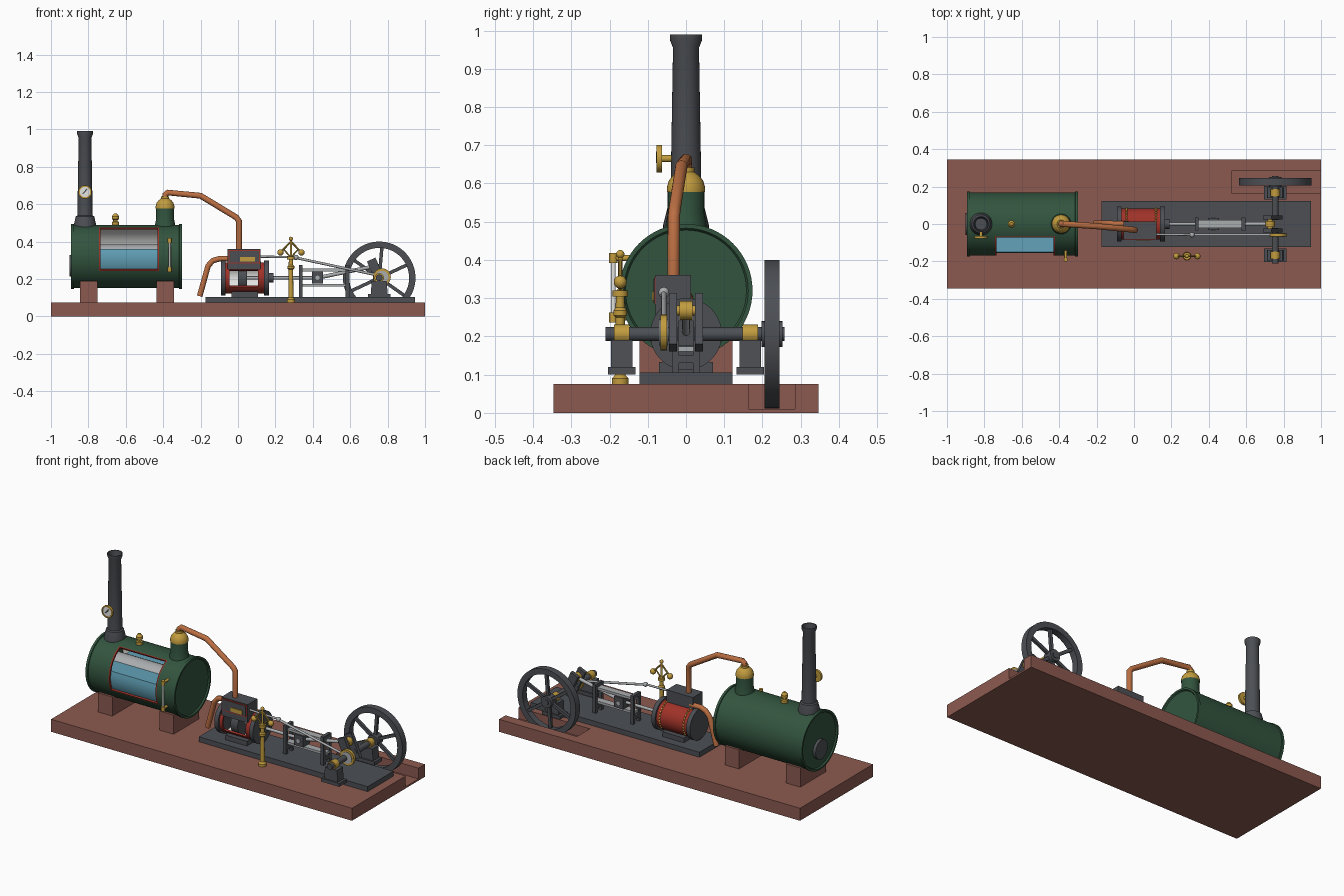
import bpy, bmesh, math
from mathutils import Vector, Matrix

if "Cube" in bpy.data.objects:
    bpy.data.objects.remove(bpy.data.objects["Cube"])


def material(name, rgb):
    m = bpy.data.materials.new(name)
    m.diffuse_color = [(c / 255 / 12.92) if c < 11 else ((c / 255 + 0.055) / 1.055) ** 2.4 for c in rgb] + [1]
    m.use_nodes = True
    m.node_tree.nodes["Principled BSDF"].inputs["Base Color"].default_value = m.diffuse_color
    return m


WOOD = material("brown_wood", (140, 90, 80))
IRON = material("dark_iron", (76, 79, 84))
GREEN = material("green_paint", (50, 84, 62))
BRASS = material("brass", (194, 156, 62))
COPPER = material("copper", (186, 110, 66))
RED = material("red_paint", (160, 50, 40))
STEEL = material("steel", (170, 173, 175))
WHITE = material("white_lining", (228, 228, 226))
WATER = material("water_blue", (98, 162, 184))


def finish(bm, name, *mats):
    bmesh.ops.remove_doubles(bm, verts=bm.verts, dist=1e-5)
    bmesh.ops.recalc_face_normals(bm, faces=bm.faces)
    me = bpy.data.meshes.new(name)
    bm.to_mesh(me)
    bm.free()
    ob = bpy.data.objects.new(name, me)
    for m in mats:
        me.materials.append(m)
    bpy.context.collection.objects.link(ob)
    return ob


def prism(name, mat, pts, offset):
    """Extrude a flat polygon by an offset."""
    bm = bmesh.new()
    f = bm.faces.new([bm.verts.new(p) for p in pts])
    ext = bmesh.ops.extrude_face_region(bm, geom=[f], use_keep_orig=True)["geom"]
    bmesh.ops.translate(bm, vec=offset, verts=[v for v in ext if isinstance(v, bmesh.types.BMVert)])
    return finish(bm, name, mat)


def box(name, mat, x0, x1, y0, y1, z0, z1):
    return prism(name, mat, [(x0, y0, z0), (x1, y0, z0), (x1, y1, z0), (x0, y1, z0)], (0, 0, z1 - z0))


def lathe(name, mat, profile, origin=(0, 0, 0), axis=(0, 0, 1), seg=32):
    """Revolve (radius, height) points around an axis."""
    bm = bmesh.new()
    vs = [bm.verts.new((r, 0, h)) for r, h in profile]
    es = [bm.edges.new(p) for p in zip(vs, vs[1:])]
    bmesh.ops.spin(bm, geom=vs + es, cent=(0, 0, 0), axis=(0, 0, 1), angle=math.tau, steps=seg)
    rot = Vector((0, 0, 1)).rotation_difference(Vector(axis)).to_matrix().to_4x4()
    bm.transform(Matrix.Translation(origin) @ rot)
    return finish(bm, name, mat)


def rod(name, mat, a, b, r, seg=24):
    d = Vector(b) - Vector(a)
    return lathe(name, mat, [(0, 0), (r, 0), (r, d.length), (0, d.length)], a, d, seg)


def ball(name, mat, c, r):
    n = 10
    pts = [(r * math.sin(math.pi * i / n), -r * math.cos(math.pi * i / n)) for i in range(n + 1)]
    return lathe(name, mat, pts, c, seg=16)


def bar(name, mat, a, b, w, y0, y1):
    """Flat bar between two (x, z) points."""
    a, b = Vector(a), Vector(b)
    n = Vector((a.y - b.y, b.x - a.x)).normalized() * w / 2
    return prism(name, mat, [(p.x, y0, p.y) for p in (a - n, b - n, b + n, a + n)], (0, y1 - y0, 0))


def pipe(name, mat, pts, r):
    cu = bpy.data.curves.new(name, "CURVE")
    cu.dimensions, cu.bevel_depth, cu.bevel_resolution, cu.use_fill_caps = "3D", r, 4, True
    sp = cu.splines.new("POLY")
    sp.points.add(len(pts) - 1)
    for q, p in zip(sp.points, pts):
        q.co = (*p, 1)
    cu.materials.append(mat)
    bpy.context.collection.objects.link(bpy.data.objects.new(name, cu))


def shell(name, mat, xs, r, zc, a0, a1, edge, thick):
    """Tube along x with a red-edged window on the front between angles a0 and a1."""
    angs = sorted(set(range(a0, a0 + 360, 5)) | {a1 + edge, a0 + 360 - edge})
    bm = bmesh.new()
    rings = [[bm.verts.new((x, -r * math.cos(math.radians(a)), zc + r * math.sin(math.radians(a))))
              for a in angs] for x in xs]
    n = len(angs)
    for i in range(len(xs) - 1):
        for j in range(n):
            k = (j + 1) % n
            in_band = angs[j] < a1 + edge or angs[j] >= a0 + 360 - edge
            if i == 2 and angs[j] < a1:
                continue
            f = bm.faces.new((rings[i][j], rings[i + 1][j], rings[i + 1][k], rings[i][k]))
            f.material_index = 2 if in_band and 1 <= i <= 3 else 0
    ob = finish(bm, name, mat, WHITE, RED, RED)
    s = ob.modifiers.new("wall", "SOLIDIFY")
    s.thickness, s.offset = thick, -1
    s.material_offset, s.material_offset_rim = 1, 2


# Base board with an open flywheel pit
prism("base_board", WOOD, [(-1, -.346, 0), (1, -.346, 0), (1, .163, 0), (.525, .163, 0), (.525, .285, 0),
                           (1, .285, 0), (1, .346, 0), (-1, .346, 0)], (0, 0, .075))
box("pit_floor", WOOD, .525, 1, .163, .285, 0, .01)
for x0, x1 in ((-.845, -.75), (-.437, -.343)):
    box("boiler_support", WOOD, x0, x1, -.122, .122, .075, .19)

# Boiler
BZ = .32
shell("boiler_shell", GREEN, (-.88, -.742, -.735, -.43, -.423, -.31), .169, BZ, -25, 65, 2, .01)
for x, s in ((-.892, 1), (-.30, -1)):
    lathe("boiler_end", GREEN, [(0, .008), (.158, .008), (.163, 0), (.174, 0), (.174, .014), (.16, .018), (0, .018)],
          (x, 0, BZ), (s, 0, 0), 64)
rod("fire_door", IRON, (-.902, 0, .27), (-.88, 0, .27), .058)
lv = math.asin(.04 / .156)
arc = [math.pi - lv + (math.pi + 2 * lv) * i / 32 for i in range(33)]
prism("boiler_water", WATER, [(-.80, .156 * math.cos(a), BZ + .156 * math.sin(a)) for a in arc], (.44, 0, 0))
rod("flue_tube", STEEL, (-.87, .02, .315), (-.32, .02, .315), .07)

# Chimney with hollow top
lathe("chimney", IRON, [(.06, .45), (.06, .49), (.049, .535), (.041, .54), (.034, .955), (.042, .975), (.042, .99),
                        (.037, .99), (.031, .94), (0, .94)], (-.818, 0, 0))

# Pressure gauge on the chimney
G = (-.818, -.03, .665)
rod("gauge_stem", BRASS, G, (-.818, -.066, .665), .009)
lathe("gauge_case", BRASS, [(0, .033), (.036, .033), (.036, .047), (.029, .047), (.029, .044), (0, .044)], G, (0, -1, 0))
rod("gauge_dial", WHITE, (-.818, -.073, .665), (-.818, -.0755, .665), .028)
bar("gauge_needle", IRON, (-.83, .655), (-.806, .682), .006, -.078, -.0755)

# Safety valve, steam dome, water gauge
lathe("safety_valve", BRASS, [(.02, .47), (.02, .505), (.012, .508), (.012, .515), (.019, .52), (.019, .535), (.008, .55),
                              (0, .55)], (-.655, 0, 0), seg=20)
lathe("dome_base", GREEN, [(.056, .47), (.052, .5), (.048, .52), (.048, .582), (0, .582)], (-.39, 0, 0))
lathe("dome_cap", BRASS, [(.05, .578), (.05, .59), (.045, .607), (.035, .62), (.022, .63), (.022, .642), (0, .642)], (-.39, 0, 0))
for z in (.25, .405):
    rod("gauge_fitting", BRASS, (-.365, -.12, z), (-.365, -.197, z), .008, 12)
    rod("gauge_collar", BRASS, (-.365, -.19, z - .013), (-.365, -.19, z + .013), .011, 12)
rod("gauge_glass", WHITE, (-.365, -.19, .25), (-.365, -.19, .405), .006, 12)

# Steam and exhaust pipes
pipe("steam_pipe", COPPER, [(-.39, 0, .62), (-.39, 0, .65), (-.375, 0, .662), (-.2, -.012, .645), (-.01, -.03, .53),
                            (.005, -.032, .51), (.005, -.033, .35)], .016)
pipe("exhaust_pipe", COPPER, [(-.205, .005, .108), (-.16, .005, .27), (-.135, .005, .298), (-.1, 0, .308), (-.03, 0, .308)], .015)

# Engine bed and cylinder
box("engine_bed", IRON, -.175, .947, -.122, .122, .075, .105)
box("cylinder_foot", IRON, -.035, .108, -.07, .07, .105, .133)
EZ = .206
shell("cylinder_shell", RED, (-.07, -.058, -.045, .108, .12, .15), .083, EZ, -35, 30, 4, .01)
for x0, x1 in ((-.092, -.066), (.14, .165)):
    rod("cylinder_flange", IRON, (x0, 0, EZ), (x1, 0, EZ), .094, 40)
rod("piston", IRON, (.0, 0, EZ), (.048, 0, EZ), .072)
rod("piston_rod", STEEL, (.02, 0, EZ), (.42, 0, EZ), .009, 16)
rod("rod_gland", IRON, (.165, 0, EZ), (.19, 0, EZ), .026)
for x in (-.04, .118):
    for deg in range(100, 221, 12):
        a = math.radians(deg)
        ball("cylinder_rivet", BRASS, (x, -.083 * math.cos(a), EZ + .083 * math.sin(a)), .006)

# Valve chest with cutaway front
box("valve_chest", IRON, -.055, .12, -.08, .013, .25, .36)
box("chest_edge", RED, -.052, .117, -.083, -.08, .283, .356)
box("chest_opening", IRON, -.046, .111, -.085, -.083, .289, .35)
box("slide_valve", BRASS, .012, .09, -.089, -.085, .294, .318)

# Guides and crosshead
for x in (.325, .575):
    for s in (-1, 1):
        box("guide_post", IRON, x, x + .02, s * .027 - .009, s * .027 + .009, .105, .275)
    for z in (.13, .255):
        box("guide_bridge", IRON, x, x + .02, -.035, .035, z, z + .02)
for z in (.16, .241):
    box("guide_bar", STEEL, .33, .595, -.021, .021, z, z + .014)
box("crosshead", IRON, .395, .455, -.032, .032, .175, .241)
rod("crosshead_pin", STEEL, (.425, -.036, EZ), (.425, .036, EZ), .012, 16)

# Crankshaft, crank and connecting rod
CX, PIN = .755, (.728, .268)
rod("crankshaft_front", IRON, (CX, -.21, EZ), (CX, -.022, EZ), .018)
rod("crankshaft_rear", IRON, (CX, .022, EZ), (CX, .257, EZ), .018)
for y in (-.045, .024):
    bar("crank_web", IRON, (.771, .17), (.712, .304), .05, y, y + .021)
rod("crank_pin", BRASS, (PIN[0], -.03, PIN[1]), (PIN[0], .03, PIN[1]), .013, 16)
rod("big_end", BRASS, (PIN[0], -.017, PIN[1]), (PIN[0], .017, PIN[1]), .025)
rod("connecting_rod", STEEL, (.425, 0, EZ), (PIN[0], 0, PIN[1]), .01, 16)

# Bearings
for s in (-1, 1):
    y = .168 * s
    box("bearing_foot", IRON, .695, .815, y - .036, y + .036, .1, .12)
    prism("bearing_block", IRON, [(.71, y - .028, .12), (.8, y - .028, .12), (.795, y - .028, .19), (.715, y - .028, .19)],
          (0, .056, 0))
    rod("bearing_cap", BRASS, (CX, y - .02, EZ), (CX, y + .02, EZ), .025)

# Flywheel
lathe("flywheel_rim", IRON, [(.16, 0), (.194, 0), (.194, .04), (.16, .04), (.16, 0)], (CX, .205, EZ), (0, 1, 0), 64)
rod("flywheel_hub", IRON, (CX, .198, EZ), (CX, .252, EZ), .034)
for i in range(6):
    a = math.radians(85 + 60 * i)
    bar("flywheel_spoke", IRON, (CX, EZ), (CX + .165 * math.cos(a), EZ + .165 * math.sin(a)), .018, .217, .233)

# Eccentric and valve rods
rod("eccentric_strap", BRASS, (.77, -.067, .21), (.77, -.05, .21), .047)
rod("eccentric_disc", STEEL, (.77, -.07, .21), (.77, -.047, .21), .034)
rod("eccentric_rod", STEEL, (.77, -.058, .215), (.315, -.058, .312), .007, 12)
rod("valve_rod", STEEL, (.1, -.055, .32), (.315, -.058, .316), .006, 12)
ball("valve_joint", STEEL, (.31, -.058, .315), .014)

# Governor
GX, GY = .283, -.172
lathe("governor_column", BRASS, [(.022, .075), (.022, .09), (.013, .1), (.012, .25), (.018, .255), (.018, .268), (.012, .275),
                                 (.011, .32), (.006, .325), (.006, .41), (0, .41)], (GX, GY, 0), seg=20)
ball("governor_finial", BRASS, (GX, GY, .415), .011)
for s in (-1, 1):
    bx = GX + s * .056
    ball("governor_ball", BRASS, (bx, GY, .342), .017)
    rod("governor_arm", BRASS, (GX, GY, .4), (bx, GY, .342), .005, 10)
    rod("governor_link", BRASS, (GX, GY, .315), (GX + s * .04, GY, .36), .004, 10)
lathe("governor_sleeve", BRASS, [(0, .305), (.02, .305), (.02, .32), (0, .32)], (GX, GY, 0), seg=20)

# Bake modifiers and curves, then smooth round surfaces
bpy.ops.object.select_all(action="SELECT")
bpy.context.view_layer.objects.active = bpy.context.scene.objects["base_board"]
bpy.ops.object.convert(target="MESH")
bpy.ops.object.shade_smooth_by_angle(angle=math.radians(35))
